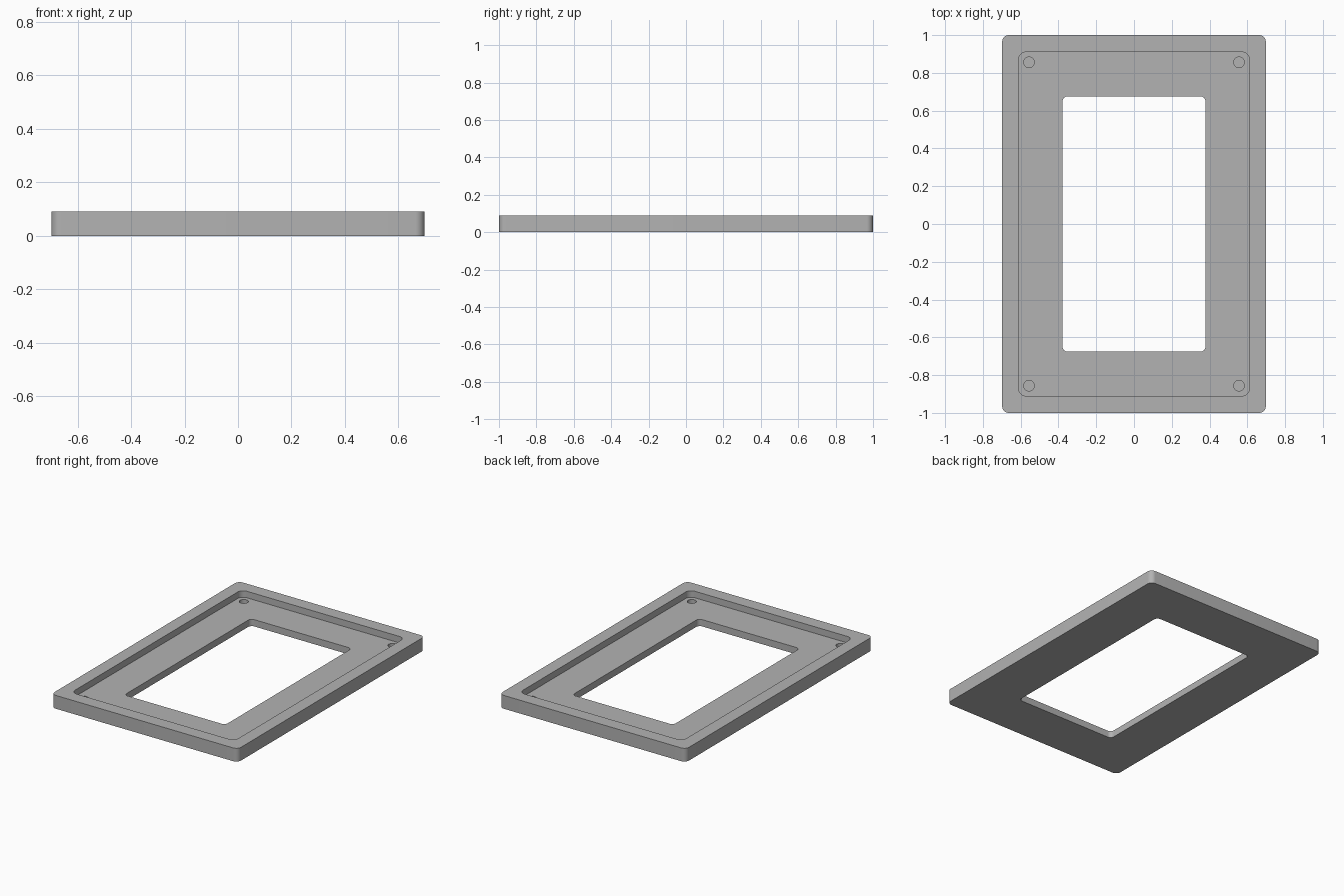
import bpy, bmesh, math

if "Cube" in bpy.data.objects:
    bpy.data.objects.remove(bpy.data.objects["Cube"])

HEIGHT, FLOOR, POCKET = 0.09, 0.046, 0.02   # rim top, ledge level, screw pocket bottom

grey = bpy.data.materials.new("plain grey")
grey.diffuse_color = (0.45, 0.45, 0.45, 1)
grey.use_nodes = True
grey.node_tree.nodes["Principled BSDF"].inputs["Base Color"].default_value = grey.diffuse_color


def rounded_loop(bm, hx, hy, r, z, seg=8):
    """Ring of vertices round a rectangle with rounded corners."""
    verts = []
    for k, (sx, sy) in enumerate([(1, 1), (-1, 1), (-1, -1), (1, -1)]):
        for i in range(seg + 1):
            a = math.pi / 2 * (k + i / seg)
            verts.append(bm.verts.new((sx * (hx - r) + r * math.cos(a),
                                       sy * (hy - r) + r * math.sin(a), z)))
    return verts


def make_object(name, bm):
    bmesh.ops.recalc_face_normals(bm, faces=bm.faces)
    mesh = bpy.data.meshes.new(name)
    bm.to_mesh(mesh)
    bm.free()
    mesh.materials.append(grey)
    ob = bpy.data.objects.new(name, mesh)
    bpy.context.collection.objects.link(ob)
    return ob


# Stepped frame: closed cross-section carried round the rounded rectangles
bm = bmesh.new()
outer, recess, opening = (0.698, 1.0, 0.035), (0.611, 0.91, 0.04), (0.378, 0.676, 0.027)
rings = [rounded_loop(bm, *size, z) for size, z in [
    (outer, 0), (outer, HEIGHT), (recess, HEIGHT),
    (recess, FLOOR), (opening, FLOOR), (opening, 0)]]
for a, b in zip(rings, rings[1:] + rings[:1]):
    for i in range(len(a)):
        j = (i + 1) % len(a)
        bm.faces.new((a[i], a[j], b[j], b[i]))
frame = make_object("frame", bm)

# Blind screw pockets in the four corners of the ledge
bm = bmesh.new()
for sx in (-1, 1):
    for sy in (-1, 1):
        ring = bmesh.ops.create_cone(bm, cap_ends=True, segments=32,
                                     radius1=0.028, radius2=0.028, depth=0.05)["verts"]
        bmesh.ops.translate(bm, verts=ring, vec=(sx * 0.556, sy * 0.856, POCKET + 0.025))
# lift the cutter tops clear of the ledge
for v in bm.verts:
    if v.co.z > FLOOR:
        v.co.z = HEIGHT
cutter = make_object("pocket_cutter", bm)

cut = frame.modifiers.new("screw pockets", 'BOOLEAN')
cut.operation = 'DIFFERENCE'
cut.solver = 'EXACT'
cut.object = cutter
bpy.context.view_layer.objects.active = frame
frame.select_set(True)
bpy.ops.object.modifier_apply(modifier=cut.name)
bpy.data.objects.remove(cutter)

# Smooth corners, crisp edges
bpy.ops.object.shade_smooth_by_angle(angle=math.radians(30))
